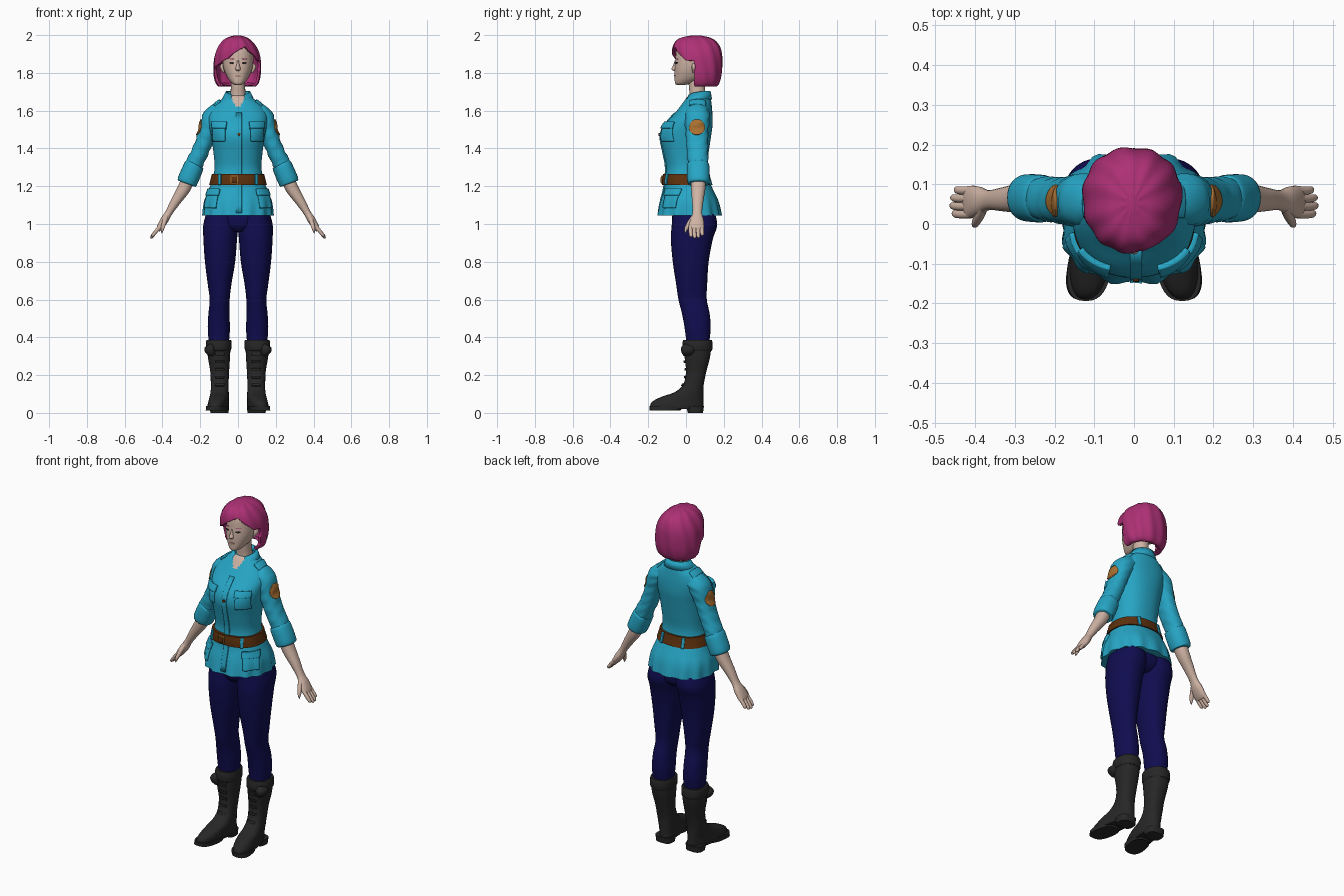
import bpy, bmesh, math
from mathutils import Vector

cube = bpy.data.objects.get("Cube")
if cube:
    bpy.data.objects.remove(cube)


def material(name, r, g, b):
    m = bpy.data.materials.new(name)
    m.use_nodes = True
    m.diffuse_color = (r, g, b, 1)
    node = next(n for n in m.node_tree.nodes if n.type == 'BSDF_PRINCIPLED')
    node.inputs["Base Color"].default_value = (r, g, b, 1)
    node.inputs["Roughness"].default_value = 0.8
    return m


TEAL = material("teal_cloth", 0.02, 0.38, 0.56)
NAVY = material("navy_cloth", 0.005, 0.004, 0.08)
SKIN = material("skin", 0.62, 0.45, 0.37)
PINK = material("magenta_hair", 0.42, 0.03, 0.18)
BLACK = material("black_leather", 0.02, 0.02, 0.02)
BROWN = material("brown_leather", 0.11, 0.03, 0.004)
TAN = material("tan_badge", 0.4, 0.16, 0.03)
DARK = material("eye_dark", 0.03, 0.02, 0.02)
ROSE = material("lip_rose", 0.45, 0.25, 0.21)
SIDES = (("left", 1), ("right", -1))


def finish(name, bm, mats, normals=True):
    if normals:
        bmesh.ops.recalc_face_normals(bm, faces=bm.faces)
    mesh = bpy.data.meshes.new(name)
    bm.to_mesh(mesh)
    bm.free()
    ob = bpy.data.objects.new(name, mesh)
    bpy.context.collection.objects.link(ob)
    for m in mats:
        mesh.materials.append(m)
    bpy.ops.object.select_all(action='DESELECT')
    ob.select_set(True)
    bpy.context.view_layer.objects.active = ob
    bpy.ops.object.shade_smooth_by_angle(angle=math.radians(50))
    return ob


def spline(rows, steps):
    """Smooth curve through rows of numbers."""
    rows = [Vector(r) for r in rows]
    out = []
    for i in range(len(rows) - 1):
        a, b, c, d = (rows[min(max(i + k, 0), len(rows) - 1)] for k in (-1, 0, 1, 2))
        for j in range(steps):
            t = j / steps
            out.append(b + (c - a) * t / 2 + (a * 2 - b * 5 + c * 4 - d) * t * t / 2
                       + (b * 3 - a - c * 3 + d) * t ** 3 / 2)
    return out + [rows[-1]]


def box_ring(z, x0, x1, y0, y1):
    return ((x0 + x1) / 2, (y0 + y1) / 2, z, (x1 - x0) / 2, (y1 - y0) / 2)


def loft(name, rings, mat, s=1, tilt=False, n=32, steps=5, power=2.2, tweak=None, caps=True, edit=None, mats=()):
    """Skin over rings of (x, y, z, width radius, depth radius)."""
    bm = bmesh.new()
    rows = spline(rings if tilt else [box_ring(*r) for r in rings], steps)
    loops = []
    for i, r in enumerate(rows):
        side = Vector((1, 0, 0))
        if tilt:
            before, after = rows[max(i - 1, 0)], rows[min(i + 1, len(rows) - 1)]
            side = Vector((0, 1, 0)).cross(Vector(after[:3]) - Vector(before[:3])).normalized()
        loop = []
        for k in range(n):
            a = math.tau * k / n
            c, d = (math.copysign(abs(f) ** (2 / power), f) for f in (math.cos(a), math.sin(a)))
            p = Vector(r[:3]) + side * max(r[3], 0.001) * c + Vector((0, 1, 0)) * max(r[4], 0.001) * d
            if tweak:
                p = tweak(p, a)
            loop.append(bm.verts.new((p.x * s, p.y, p.z)))
        loops.append(loop)
    for lo, hi in zip(loops, loops[1:]):
        for k in range(n):
            bm.faces.new((lo[k], lo[(k + 1) % n], hi[(k + 1) % n], hi[k]))
    if caps:
        bm.faces.new(loops[0])
        bm.faces.new(loops[-1])
    if edit:
        edit(bm)
    return finish(name, bm, (mat, *mats))


def plate(name, target, mat, center, normal, w, h, lift, disc=False):
    """Thin panel draped onto a target surface."""
    bm = bmesh.new()
    bmesh.ops.create_grid(bm, x_segments=14, y_segments=14, size=1)
    for v in bm.verts:
        x, y = v.co.x, v.co.y
        if disc:
            x, y = x * math.sqrt(1 - y * y / 2), y * math.sqrt(1 - x * x / 2)
        v.co = (x * w / 2, y * h / 2, 0)
    ob = finish(name, bm, (mat,), normals=False)
    normal = Vector(normal).normalized()
    ob.location = Vector(center) + normal * 0.3
    ob.rotation_euler = normal.to_track_quat('Z', 'Y').to_euler()
    wrap = ob.modifiers.new("drape", 'SHRINKWRAP')
    wrap.target, wrap.offset = target, lift
    wrap.wrap_method = 'PROJECT'
    wrap.use_project_z = True
    wrap.use_positive_direction, wrap.use_negative_direction = False, True
    solid = ob.modifiers.new("thickness", 'SOLIDIFY')
    solid.thickness, solid.offset = lift + 0.002, -1
    return ob


# Jacket body with skin showing in the open neckline
def hem_ripple(p, a):
    k = max(0, 1.17 - p.z) * 0.05
    return p + Vector((math.cos(a), math.sin(a), 0)) * k * math.sin(a * 13)


def neckline(bm):
    for f in bm.faces:
        c = f.calc_center_median()
        if c.y < 0.03 and abs(c.x) < 0.55 * (c.z - 1.605):
            f.material_index = 1


jacket = loft("jacket", [
    (1.045, -.185, .185, -.15, .185), (1.12, -.178, .178, -.135, .17), (1.19, -.152, .152, -.115, .14),
    (1.24, -.135, .135, -.11, .118), (1.3, -.124, .124, -.105, .11), (1.38, -.13, .13, -.12, .12),
    (1.46, -.142, .142, -.135, .132), (1.52, -.152, .152, -.118, .14), (1.58, -.155, .155, -.065, .14),
    (1.63, -.125, .125, -.025, .136), (1.665, -.08, .08, 0, .13), (1.68, -.055, .055, .015, .115)],
    TEAL, n=72, steps=6, power=2.3, tweak=hem_ripple, edit=neckline, mats=(SKIN,))

# Collar: strip round the neck whose points drop at the front
bm = bmesh.new()
pairs = []
for k in range(33):
    t = k / 16 - 1
    a = math.pi / 2 + t * 2.6
    drop = abs(t) ** 3
    x, y = math.cos(a), math.sin(a)
    pairs.append((bm.verts.new((x * 0.066, 0.068 + y * 0.062, 1.705 - 0.02 * drop)),
                  bm.verts.new((x * (0.085 + 0.03 * drop), 0.066 + y * (0.072 + 0.045 * drop), 1.66 - 0.065 * drop))))
for p, q in zip(pairs, pairs[1:]):
    bm.faces.new((p[0], p[1], q[1], q[0]))
collar = finish("collar", bm, (TEAL,))
collar.modifiers.new("thickness", 'SOLIDIFY').thickness = 0.012

# Front closure, button, belt, loops and buckle
plate("placket", jacket, TEAL, (0.005, 0, 1.325), (0, -1, 0), 0.03, 0.53, 0.006)
plate("button", jacket, BROWN, (0.005, 0, 1.475), (0, -1, 0), 0.016, 0.016, 0.012, True)
belt = loft("belt", [(1.207, -.153, .153, -.126, .14), (1.235, -.146, .146, -.126, .132),
                     (1.265, -.138, .138, -.122, .125)], BROWN, n=64, power=2.3)
for i, (x, y) in enumerate(((.075, -1), (-.075, -1), (.05, 1), (-.05, 1))):
    plate(f"belt_loop_{i + 1}", belt, TEAL, (x, 0, 1.236), (x * 3, y, 0), 0.016, 0.056, 0.008)
plate("buckle", belt, TAN, (-.02, 0, 1.236), (0, -1, 0), 0.04, 0.044, 0.006)
plate("buckle_center", belt, BROWN, (-.02, 0, 1.236), (0, -1, 0), 0.028, 0.03, 0.009)

for side, s in SIDES:
    # Pockets and shoulder straps
    plate(side + "_chest_pocket", jacket, TEAL, (s * .088, -.05, 1.48), (s * .3, -1, 0), 0.08, 0.085, 0.012)
    plate(side + "_chest_flap", jacket, TEAL, (s * .088, -.05, 1.525), (s * .3, -1, 0), 0.09, 0.035, 0.02)
    plate(side + "_hip_pocket", jacket, TEAL, (s * .12, -.05, 1.13), (s * .7, -1, 0), 0.09, 0.09, 0.01)
    plate(side + "_hip_flap", jacket, TEAL, (s * .12, -.05, 1.17), (s * .7, -1, 0), 0.1, 0.035, 0.018)
    plate(side + "_shoulder_strap", jacket, TEAL, (s * .11, .06, 1.64), (s * .6, 0, 1), 0.09, 0.04, 0.008)

    # Sleeve with rolled cuff and round badge
    sleeve = loft(side + "_sleeve", [
        (.08, .062, 1.6, .05, .055), (.132, .06, 1.565, .056, .066), (.16, .058, 1.49, .047, .06),
        (.193, .06, 1.4, .045, .056), (.235, .064, 1.31, .046, .054), (.265, .065, 1.235, .042, .05)],
        TEAL, s, True, n=40,
        tweak=lambda p, a: p + Vector((math.cos(a), math.sin(a), 0)) * 0.003 * math.sin(p.z * 110 + a * 2))
    loft(side + "_cuff", [(.228, .064, 1.318, .046, .054), (.234, .064, 1.305, .053, .06),
                          (.268, .066, 1.226, .054, .059), (.273, .066, 1.214, .045, .05)],
         TEAL, s, True, steps=3)
    plate(side + "_badge", sleeve, TAN, (s * .165, .058, 1.5), (s, 0, 0.3), 0.084, 0.084, 0.006, True)

    # Forearm, hand, fingers and thumb
    loft(side + "_forearm", [
        (.25, .065, 1.27, .036, .04), (.285, .065, 1.19, .034, .038), (.33, .062, 1.12, .026, .03),
        (.366, .06, 1.06, .019, .025), (.39, .058, 1.02, .021, .036), (.412, .055, .985, .017, .041),
        (.424, .055, .965, .01, .036)], SKIN, s, True, n=24)
    for i, reach in enumerate((0.9, 1, 0.97, 0.8)):
        y = 0.026 + 0.02 * i
        loft(f"{side}_finger_{i + 1}", [
            (.405, y, .995, .01, .011), (.405 + .03 * reach, y - .002, .995 - .035 * reach, .01, .0105),
            (.405 + .052 * reach, y, .995 - .064 * reach, .008, .009),
            (.405 + .056 * reach, y, .995 - .071 * reach, .001, .001)], SKIN, s, True, n=10, steps=3)
    loft(side + "_thumb", [(.378, .045, 1.045, .012, .015), (.39, .02, 1.01, .012, .014),
                           (.4, .002, .975, .009, .011), (.404, -.005, .95, .001, .001)],
         SKIN, s, True, n=12)

    # Trouser leg
    loft(side + "_leg", [
        (1.1, 0, .155, -.07, .14), (1.0, -.002, .183, -.075, .165), (.92, .005, .183, -.08, .142),
        (.8, .015, .175, -.07, .12), (.68, .035, .16, -.052, .112), (.6, .044, .15, -.04, .11),
        (.52, .045, .157, -.02, .126), (.44, .043, .16, -.006, .13), (.35, .05, .152, .005, .12)], NAVY, s)

    # Boot shaft and foot, toes turned slightly outward
    def turn_out(p, a):
        return p + Vector((max(0, .16 - p.z) * -p.y, 0, 0))

    boot = loft(side + "_boot", [
        (.385, .038, .166, -.012, .136), (.3, .042, .16, -.008, .128), (.22, .047, .147, 0, .108),
        (.15, .05, .144, -.015, .094), (.11, .05, .146, -.06, .092), (.085, .048, .148, -.13, .092),
        (.06, .047, .15, -.178, .092), (.035, .046, .151, -.19, .092), (.02, .05, .148, -.185, .09)],
        BLACK, s, tweak=turn_out, power=2.4)
    loft(side + "_boot_top", [(.387, .037, .165, -.014, .136), (.375, .034, .17, -.018, .14),
                              (.34, .035, .17, -.019, .14), (.328, .039, .165, -.012, .135)], BLACK, s, steps=2)
    loft(side + "_sole", [(.012, .044, .152, -.192, -.03), (.036, .043, .153, -.194, -.01)],
         BLACK, s, steps=1, tweak=turn_out, power=2.6)
    loft(side + "_heel", [(0, .05, .146, .01, .09), (.036, .047, .15, 0, .095)], BLACK, s, steps=1, power=3)
    for i in range(5):
        plate(f"{side}_boot_lace_{i + 1}", boot, BLACK, (s * .097, 0, .15 + .04 * i), (0, -1, 0), 0.05, 0.012, 0.008)
    loft(side + "_boot_knot", [(.365, .13, .15, -.01, .03), (.345, .12, .176, -.026, .05),
                               (.32, .12, .174, -.024, .045), (.3, .13, .15, -.01, .03)], BLACK, s, n=16)

loft("hips", [(1.1, -.15, .15, -.07, .14), (1.0, -.14, .14, -.07, .148), (.96, -.07, .07, -.045, .11)], NAVY)

# Neck, head and nose
loft("neck", [(1.6, -.055, .055, 0, .12), (1.67, -.042, .042, .018, .105), (1.73, -.038, .038, .015, .1),
              (1.8, -.04, .04, .01, .1)], SKIN)
head = loft("head", [
    (1.736, -.014, .014, -.048, -.01), (1.745, -.032, .032, -.058, .03), (1.775, -.056, .056, -.06, .09),
    (1.82, -.075, .075, -.06, .13), (1.87, -.082, .082, -.056, .15), (1.92, -.08, .08, -.05, .155),
    (1.96, -.06, .06, -.03, .135), (1.98, -.02, .02, .02, .08)], SKIN, n=48)
loft("nose", [(1.865, -.006, .006, -.06, -.03), (1.84, -.009, .009, -.068, -.03), (1.82, -.014, .014, -.077, -.03),
              (1.81, -.008, .008, -.064, -.03)], SKIN, n=16)

# Facial details
for side, s in SIDES:
    plate(side + "_eye", head, DARK, (s * .034, 0, 1.853), (0, -1, 0), 0.026, 0.01, 0.002, True)
    plate(side + "_eyebrow", head, PINK, (s * .036, 0, 1.874), (0, -1, 0), 0.03, 0.004, 0.002, True)
    loft(side + "_ear", [(1.85, .076, .086, .035, .06), (1.83, .075, .096, .03, .065),
                         (1.8, .07, .08, .035, .05)], SKIN, s, n=16)
plate("lips", head, ROSE, (0, 0, 1.784), (0, -1, 0), 0.034, 0.011, 0.002, True)


# Bobbed hair with swept fringe, open over the face
def strands(p, a):
    k = 0.0025 * math.sin(a * 11 + p.z * 14)
    return p + Vector((math.cos(a), math.sin(a), 0)) * k


def open_face(bm):
    def exposed(c):
        fringe = 1.94 - (0.7 * (0.04 - c.x) if c.x < 0.04 else 1.1 * (c.x - 0.04))
        return c.y < 0.04 and c.z < fringe

    bmesh.ops.delete(bm, geom=[f for f in bm.faces if exposed(f.calc_center_median())], context='FACES')
    for _ in range(4):
        rim = [v for v in bm.verts if v.is_boundary]
        bmesh.ops.smooth_vert(bm, verts=rim, factor=0.5, use_axis_x=True, use_axis_y=True, use_axis_z=True)


hair = loft("hair", [
    (1.735, -.08, .072, -.01, .14), (1.728, -.1, .092, -.02, .16), (1.75, -.118, .11, -.035, .178),
    (1.8, -.129, .12, -.055, .19), (1.87, -.127, .118, -.07, .192), (1.92, -.114, .105, -.073, .185),
    (1.96, -.09, .08, -.06, .165), (1.985, -.06, .05, -.03, .13), (1.998, -.02, .012, .03, .075)],
    PINK, n=88, steps=7, tweak=strands, caps=False, edit=open_face)
bm = bmesh.new()
bm.from_mesh(hair.data)
bmesh.ops.holes_fill(bm, edges=[e for e in bm.edges if e.is_boundary and e.verts[0].co.z > 1.99], sides=0)
bm.to_mesh(hair.data)
bm.free()
shell = hair.modifiers.new("thickness", 'SOLIDIFY')
shell.thickness, shell.offset = 0.014, -1
